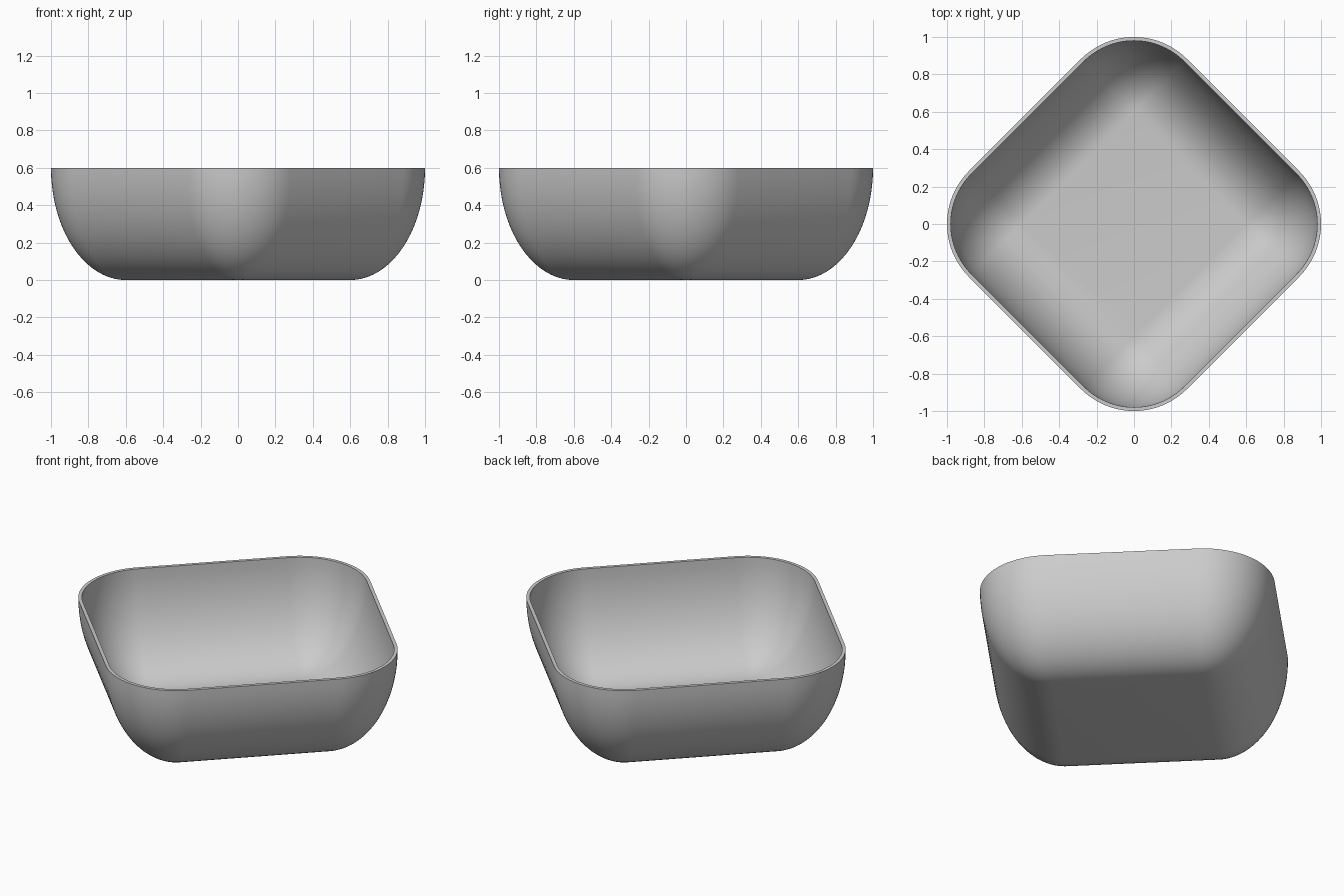
import bpy, bmesh, math

cube = bpy.data.objects.get("Cube")
if cube:
    bpy.data.objects.remove(cube, do_unlink=True)

HALF = 0.6       # centre to each corner of the flat base
RADIUS = 0.4     # how far the wall swells beyond the base
HEIGHT = 0.6
WALL = 0.02
ARC = 20         # steps around each corner
RISE = 20        # steps up the wall

grey = bpy.data.materials.new("light grey")
grey.use_nodes = True
colour = (0.6, 0.6, 0.6, 1)
grey.diffuse_color = colour
grey.node_tree.nodes["Principled BSDF"].inputs["Base Color"].default_value = colour

bm = bmesh.new()


def ring(radius, z):
    """Diamond outline with corners rounded to the given radius."""
    verts = []
    for corner in range(4):
        mid = corner * math.pi / 2
        for i in range(ARC + 1):
            a = mid + math.pi / 2 * (i / ARC - 0.5)
            verts.append(bm.verts.new((HALF * math.cos(mid) + radius * math.cos(a),
                                       HALF * math.sin(mid) + radius * math.sin(a), z)))
    return verts


def shell(radius, floor):
    """Rings of a quarter-ellipse wall, from the floor to the rim."""
    rings = []
    for i in range(RISE + 1):
        t = math.pi / 2 * i / RISE
        rings.append(ring(radius * math.sin(t), HEIGHT - (HEIGHT - floor) * math.cos(t)))
    return rings


# Outer wall, rim and inner wall as one continuous skin, closed by two floors
outer = shell(RADIUS, 0)
inner = shell(RADIUS - WALL, WALL)
rings = outer + inner[::-1]
for low, high in zip(rings, rings[1:]):
    for i in range(len(low)):
        j = (i + 1) % len(low)
        bm.faces.new((low[i], low[j], high[j], high[i]))
bm.faces.new(outer[0][::-1])
bm.faces.new(inner[0])
bmesh.ops.remove_doubles(bm, verts=bm.verts, dist=0.0001)
bmesh.ops.recalc_face_normals(bm, faces=bm.faces)

mesh = bpy.data.meshes.new("bowl")
bm.to_mesh(mesh)
bm.free()
mesh.materials.append(grey)
bowl = bpy.data.objects.new("bowl", mesh)
bpy.context.collection.objects.link(bowl)

# Smooth walls with a crisp rim
bpy.ops.object.select_all(action='DESELECT')
bowl.select_set(True)
bpy.context.view_layer.objects.active = bowl
bpy.ops.object.shade_smooth_by_angle(angle=math.radians(30))
